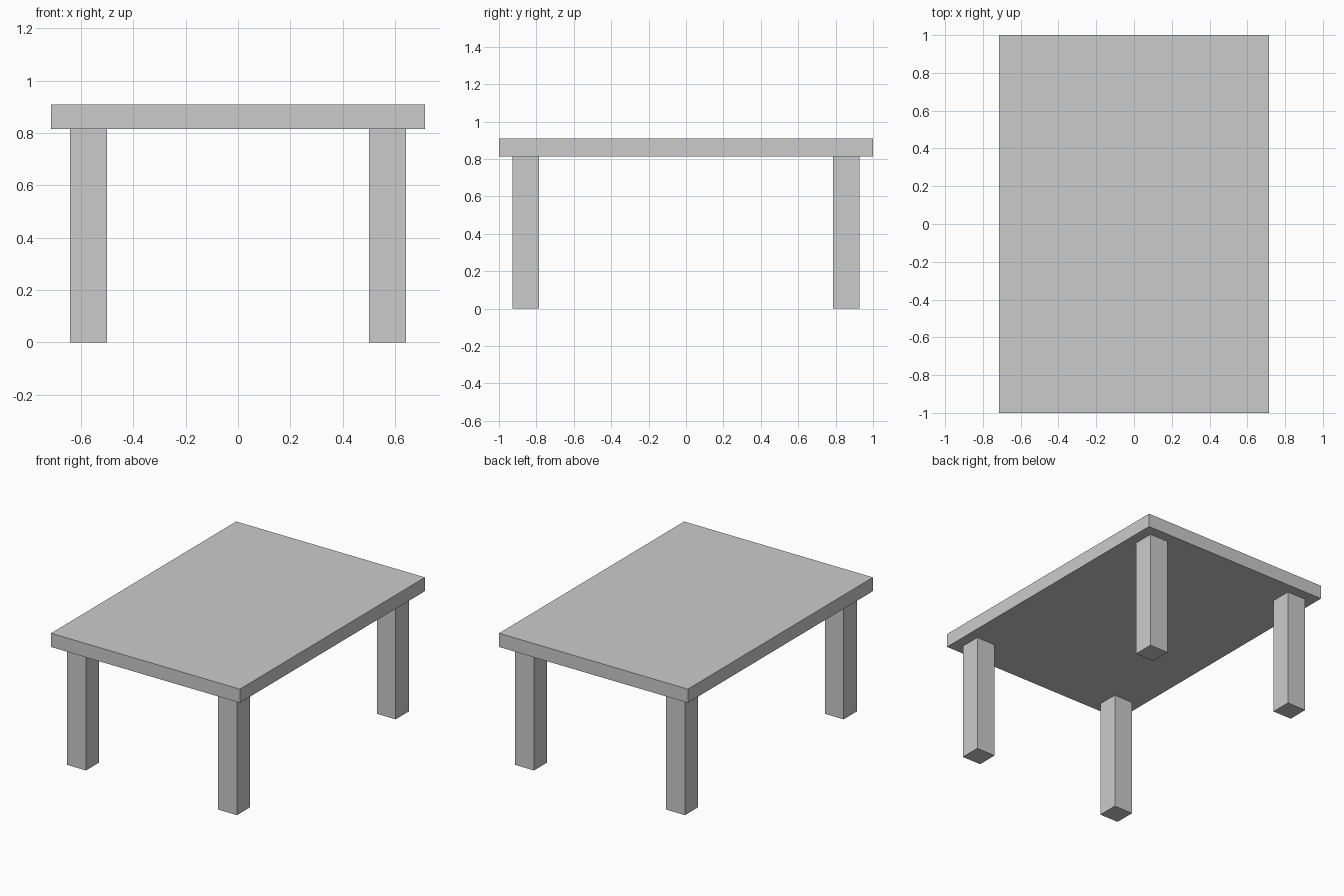
import bpy

if "Cube" in bpy.data.objects:
    bpy.data.objects.remove(bpy.data.objects["Cube"])

TOP_Z, UNDER_Z = 0.908, 0.814
HALF_X, HALF_Y = 0.714, 1.0
LEG, INSET = 0.143, 0.0715


def box(name, center, size):
    bpy.ops.mesh.primitive_cube_add(size=1, location=center)
    obj = bpy.context.object
    obj.name = name
    obj.scale = size
    bpy.ops.object.transform_apply(location=False, rotation=False, scale=True)
    return obj


# Flat slab top
box("table_top", (0, 0, (TOP_Z + UNDER_Z) / 2),
    (2 * HALF_X, 2 * HALF_Y, TOP_Z - UNDER_Z))

# Four square legs, set in from the corners
leg_x = HALF_X - INSET - LEG / 2
leg_y = HALF_Y - INSET - LEG / 2
for side, sx in (("left", -1), ("right", 1)):
    for end, sy in (("front", -1), ("back", 1)):
        box(f"{end}_{side}_leg", (sx * leg_x, sy * leg_y, UNDER_Z / 2),
            (LEG, LEG, UNDER_Z))
